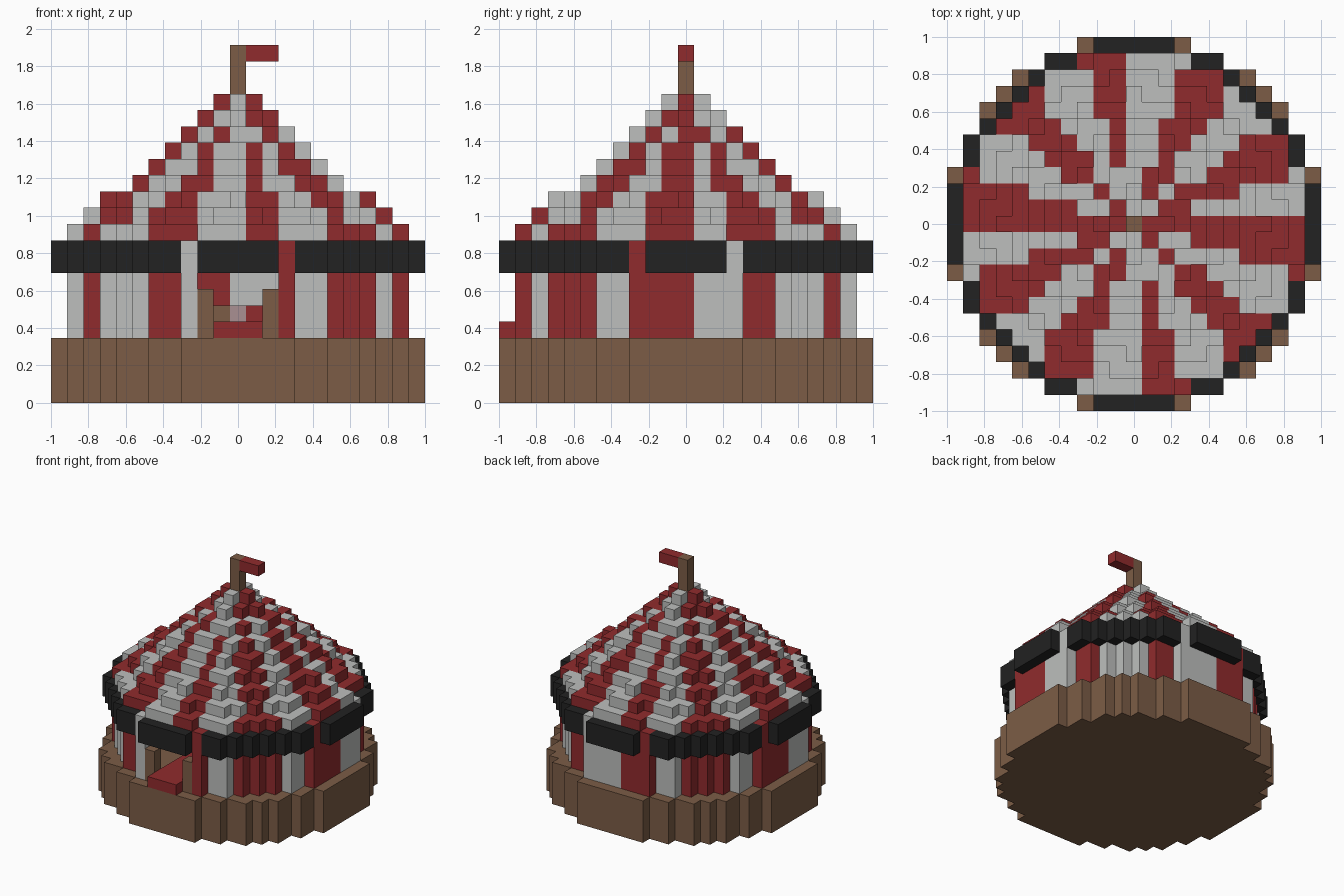
import bpy, bmesh, math
from mathutils import Vector

cube = bpy.data.objects.get("Cube")
if cube:
    bpy.data.objects.remove(cube, do_unlink=True)

V = 2 / 23          # edge length of one block
N = 11              # blocks on each side of the centre one


def material(name, rgb):
    m = bpy.data.materials.new(name)
    m.use_nodes = True
    colour = (*rgb, 1)
    m.diffuse_color = colour
    bsdf = next(n for n in m.node_tree.nodes if n.type == "BSDF_PRINCIPLED")
    bsdf.inputs["Base Color"].default_value = colour
    return m


RED, WHITE, BROWN, DARK, PINK = range(5)
mats = [
    material("canvas_red", (0.28, 0.024, 0.026)),
    material("canvas_white", (0.51, 0.52, 0.51)),
    material("wood_brown", (0.2, 0.108, 0.061)),
    material("trim_black", (0.016, 0.016, 0.016)),
    material("pale_pink", (0.4, 0.28, 0.29)),
]


def stripe(i, j):
    """Twenty equal sectors around the centre, alternately red and white."""
    sector = math.floor(math.degrees(math.atan2(-j, i)) / 18)
    return RED if sector % 2 == 0 else WHITE


def ring(r_out, r_in, z0, z1, colour):
    """Blocks whose distance from the axis lies in (r_in, r_out]."""
    cells = {}
    for i in range(-N, N + 1):
        for j in range(-N, N + 1):
            if r_in < math.hypot(i, j) <= r_out + 1e-4:
                c = colour(i, j) if callable(colour) else colour
                for k in range(z0, z1):
                    cells[i, j, k] = c
    return cells


def box(xs, ys, zs, colour):
    return {(i, j, k): colour for i in range(*xs) for j in range(*ys) for k in range(*zs)}


parts = {}
# round platform
parts["platform"] = ring(11.5, -1, 0, 4, BROWN)

# striped wall with the doorway left open
wall = ring(10.5, 9.4, 4, 10, stripe)
parts["wall"] = {c: m for c, m in wall.items()
                 if not (abs(c[0]) <= 2 and c[1] < 0 and c[2] < 8)}

# dark valance around the eaves
parts["valance"] = ring(11.2, 10.5, 8, 10, DARK)

# stepped conical roof
roof = {}
for step in range(1, 10):
    roof.update(ring(11.5 - step * 7 / 6, -1, 9 + step, 10 + step, stripe))
parts["roof"] = roof

# flagpole and flag
parts["flagpole"] = box((0, 1), (0, 1), (19, 22), BROWN)
parts["flag"] = box((1, 3), (0, 1), (21, 22), RED)

# doorway: posts, carpet and the low furniture inside
parts["left_door_post"] = box((2, 3), (-10, -9), (4, 7), BROWN)
parts["right_door_post"] = box((-2, -1), (-10, -9), (4, 7), BROWN)
parts["carpet"] = box((-1, 2), (-11, 1), (4, 5), RED)
parts["bench"] = box((-1, 0), (0, 1), (5, 6), BROWN)
parts["cushion"] = box((0, 1), (0, 1), (5, 6), PINK)
parts["seat"] = box((1, 2), (0, 1), (5, 6), RED)

occupied = set().union(*parts.values())


def build(name, cells):
    """Make a mesh from the exposed block faces and merge flat neighbours."""
    bm = bmesh.new()
    for cell, mat in cells.items():
        centre = Vector(cell) + Vector((0, 0, 0.5))
        for axis in range(3):
            for sign in (-1, 1):
                n = Vector()
                n[axis] = sign
                if tuple(int(a + b) for a, b in zip(cell, n)) in occupied:
                    continue
                u = Vector()
                u[(axis + 1) % 3] = 0.5
                w = n.cross(u)
                mid = centre + n * 0.5
                corners = (mid - u - w, mid + u - w, mid + u + w, mid - u + w)
                face = bm.faces.new([bm.verts.new(p * V) for p in corners])
                face.material_index = mat
    bmesh.ops.remove_doubles(bm, verts=bm.verts, dist=V / 100)
    bmesh.ops.dissolve_limit(bm, angle_limit=0.01, verts=bm.verts, edges=bm.edges,
                             delimit={"MATERIAL"})
    mesh = bpy.data.meshes.new(name)
    for m in mats:
        mesh.materials.append(m)
    bm.to_mesh(mesh)
    bm.free()
    bpy.context.collection.objects.link(bpy.data.objects.new(name, mesh))


for part_name, part_cells in parts.items():
    build(part_name, part_cells)
